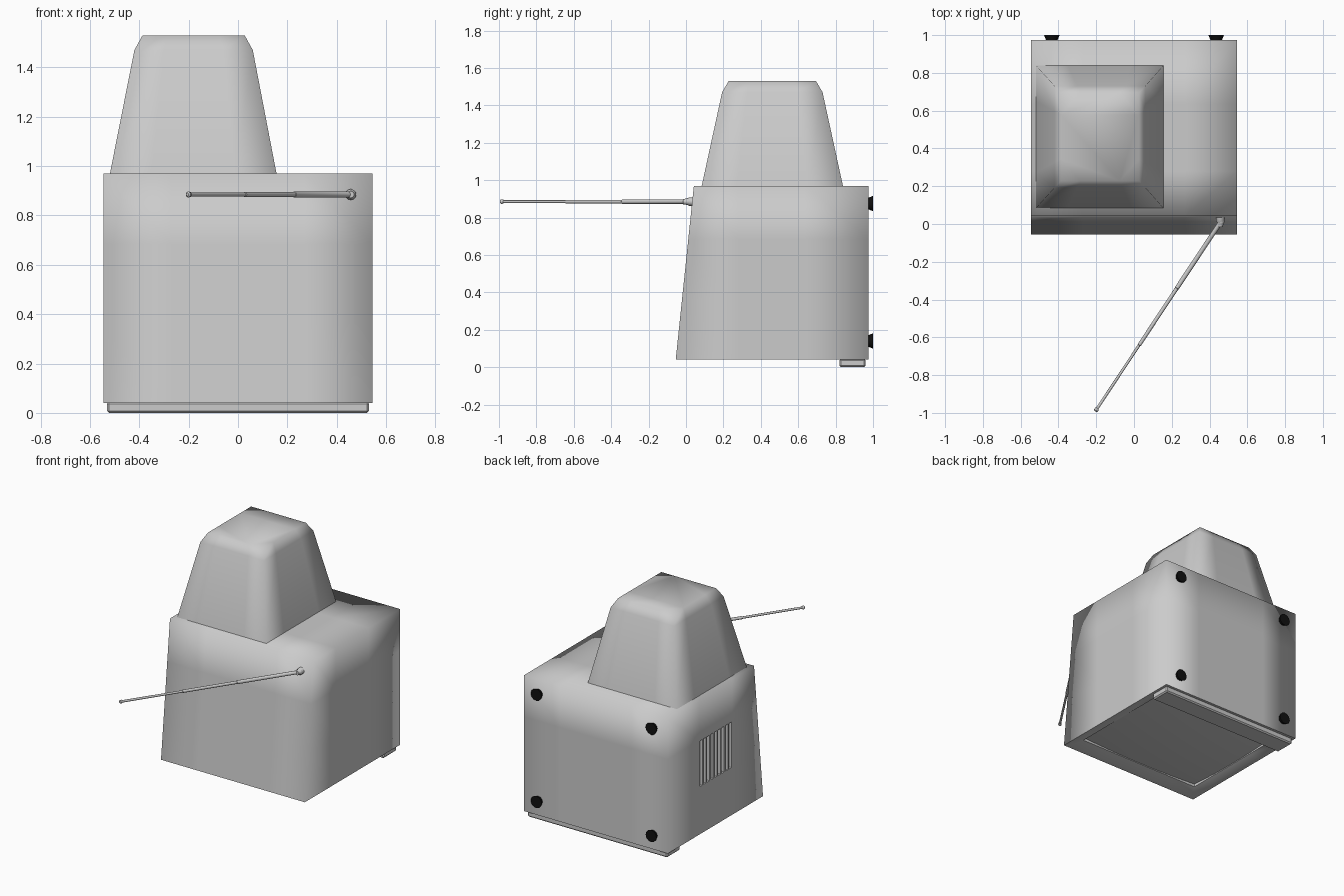
import bpy, bmesh, math
from mathutils import Vector, Matrix

if "Cube" in bpy.data.objects:
    bpy.data.objects.remove(bpy.data.objects["Cube"])


def finish(name, bm, mat=None, smooth=True, angle=None):
    bmesh.ops.recalc_face_normals(bm, faces=bm.faces)
    for f in bm.faces:
        f.smooth = smooth
    if angle:
        for e in bm.edges:
            if len(e.link_faces) == 2 and e.calc_face_angle(0) > math.radians(angle):
                e.smooth = False
    me = bpy.data.meshes.new(name)
    bm.to_mesh(me)
    bm.free()
    ob = bpy.data.objects.new(name, me)
    bpy.context.collection.objects.link(ob)
    if mat:
        me.materials.append(mat)
    return ob


def loft(bm, rings, cap_start=False, cap_end=False):
    loops = [[bm.verts.new(p) for p in r] for r in rings]
    n = len(loops[0])
    for a, b in zip(loops, loops[1:]):
        for i in range(n):
            bm.faces.new((a[i], a[(i + 1) % n], b[(i + 1) % n], b[i]))
    if cap_start:
        bm.faces.new(loops[0])
    if cap_end:
        bm.faces.new(loops[-1])


def rect(x0, x1, y0, y1, z):
    """Rectangle ring with two support points per side."""
    c = [Vector(p) for p in ((x0, y0, z), (x1, y0, z), (x1, y1, z), (x0, y1, z))]
    return [c[i].lerp(c[(i + 1) % 4], t) for i in range(4) for t in (0, .25, .75)]


def box(name, lo, hi, bevel=0):
    bm = bmesh.new()
    lo, hi = Vector(lo), Vector(hi)
    bmesh.ops.create_cube(bm, size=1, matrix=Matrix.Translation((lo + hi) / 2)
                          @ Matrix.Diagonal((*(hi - lo), 1)))
    if bevel:
        bmesh.ops.bevel(bm, geom=bm.edges[:], offset=bevel, segments=1, affect='EDGES')
    return finish(name, bm, angle=35)


def turned(name, start, end, profile, sides=12, mat=None):
    """Closed round rod along start-end; profile is (distance, radius)."""
    start, end = Vector(start), Vector(end)
    d = (end - start).normalized()
    rot = d.to_track_quat('Z', 'Y')
    ring = lambda t, r: [start + rot @ Vector((r * math.cos(k * math.tau / sides),
                         r * math.sin(k * math.tau / sides), t)) for k in range(sides)]
    bm = bmesh.new()
    loft(bm, [ring(t, r) for t, r in profile], True, True)
    return finish(name, bm, mat, angle=40)


# cabinet: box with support loops, open underneath
X, Y0, Y1, Z0, Z1 = .545, -.055, .975, .04, .97
VY, VZ = (.28, .635), (.36, .685)
bm = bmesh.new()
bmesh.ops.create_cube(bm, size=1, matrix=Matrix.Translation((0, (Y0 + Y1) / 2, (Z0 + Z1) / 2))
                      @ Matrix.Diagonal((2 * X, Y1 - Y0, Z1 - Z0, 1)))
for axis, cuts in ((0, (-.27, .27)), (1, VY), (2, VZ)):
    no = Vector((0, 0, 0))
    no[axis] = 1
    for c in cuts:
        bmesh.ops.bisect_plane(bm, geom=bm.verts[:] + bm.edges[:] + bm.faces[:],
                               plane_co=no * c, plane_no=no)
bmesh.ops.delete(bm, geom=[f for f in bm.faces if f.calc_center_median().z < Z0 + .001],
                 context='FACES')
for v in bm.verts:                       # sloped front
    if v.co.y < Y0 + .001:
        v.co.y += .097 * (v.co.z - Z0) / (Z1 - Z0)


# vent slots sunk into the left side
def vent_faces():
    out = []
    for f in bm.faces:
        c = f.calc_center_median()
        if c.x < -X + .001 and VY[0] < c.y < VY[1] and VZ[0] < c.z < VZ[1]:
            out.append(f)
    return out


SLOTS = 9
for i in range(1, SLOTS):
    fs = vent_faces()
    es = list({e for f in fs for e in f.edges})
    vs = list({v for f in fs for v in f.verts})
    bmesh.ops.bisect_plane(bm, geom=vs + es + fs, plane_no=(0, 1, 0),
                           plane_co=(0, VY[0] + (VY[1] - VY[0]) * i / SLOTS, 0))
slots = vent_faces()
bmesh.ops.inset_individual(bm, faces=slots, thickness=.009)
bmesh.ops.inset_individual(bm, faces=slots, thickness=.0005)
bmesh.ops.translate(bm, verts=list({v for f in slots for v in f.verts}), vec=(.025, 0, 0))
for f in slots:
    for e in f.edges:
        e.smooth = False
    for v in f.verts:
        for e in v.link_edges:
            for w in e.other_vert(v).link_edges:
                w.smooth = False
finish("cabinet", bm)

# tapered rear housing on top
bm = bmesh.new()
loft(bm, [rect(-.52, .157, .083, .84, .965), rect(-.42, .06, .193, .73, 1.47),
          rect(-.387, .027, .228, .695, 1.53)], cap_end=True)
finish("rear_housing", bm)

# bezel sloping in to the recessed screen
SX, SY0, SY1, SZ = .468, .05, .80, .072
bm = bmesh.new()
loft(bm, [rect(-X, X, Y0, Y1, Z0), rect(-.515, .515, -.025, .84, Z0),
          rect(-SX, SX, SY0, SY1, .06), rect(-SX, SX, SY0, SY1, .085)])
finish("bezel", bm, angle=40)

# gently bulging screen
bm = bmesh.new()
bmesh.ops.create_grid(bm, x_segments=12, y_segments=12, size=1)
for v in bm.verts:
    u, w = v.co.x, v.co.y
    v.co = ((u * SX), (SY0 + SY1) / 2 + w * (SY1 - SY0) / 2,
            .05 + .015 * (u * u + w * w))
bmesh.ops.reverse_faces(bm, faces=bm.faces)
ob = finish("screen", bm)

# control strip along the back of the underside
box("control_strip", (-.53, .82, 0), (.53, .96, .045), bevel=.008)

# black flared feet on the back
black = bpy.data.materials.new("black_rubber")
black.diffuse_color = (.005, .005, .005, 1)
black.use_nodes = True
black.node_tree.nodes["Principled BSDF"].inputs["Base Color"].default_value = black.diffuse_color
for x in (-.435, .435):
    for z in (.14, .875):
        turned("foot", (x, .965, z), (x, 1, z), [(0, .03), (.01, .031), (.035, .041)],
               mat=black)

# antenna socket and telescopic rod
turned("antenna_socket", (.457, .055, .885), (.457, -.015, .885),
       [(0, .022), (.04, .022), (.045, .018), (.07, .014)])
a, b = Vector((.46, .012, .885)), Vector((-.205, -.992, .885))
L = (b - a).length
turned("antenna_rod", a, b, [
    (-.016, .008), (-.01, .016), (0, .019), (.012, .016), (.02, .012),
    (L * .35, .012), (L * .35 + .002, .010), (L * .65, .010), (L * .65 + .002, .0075),
    (L - .02, .0075), (L - .016, .011), (L - .006, .012), (L, .006)])
